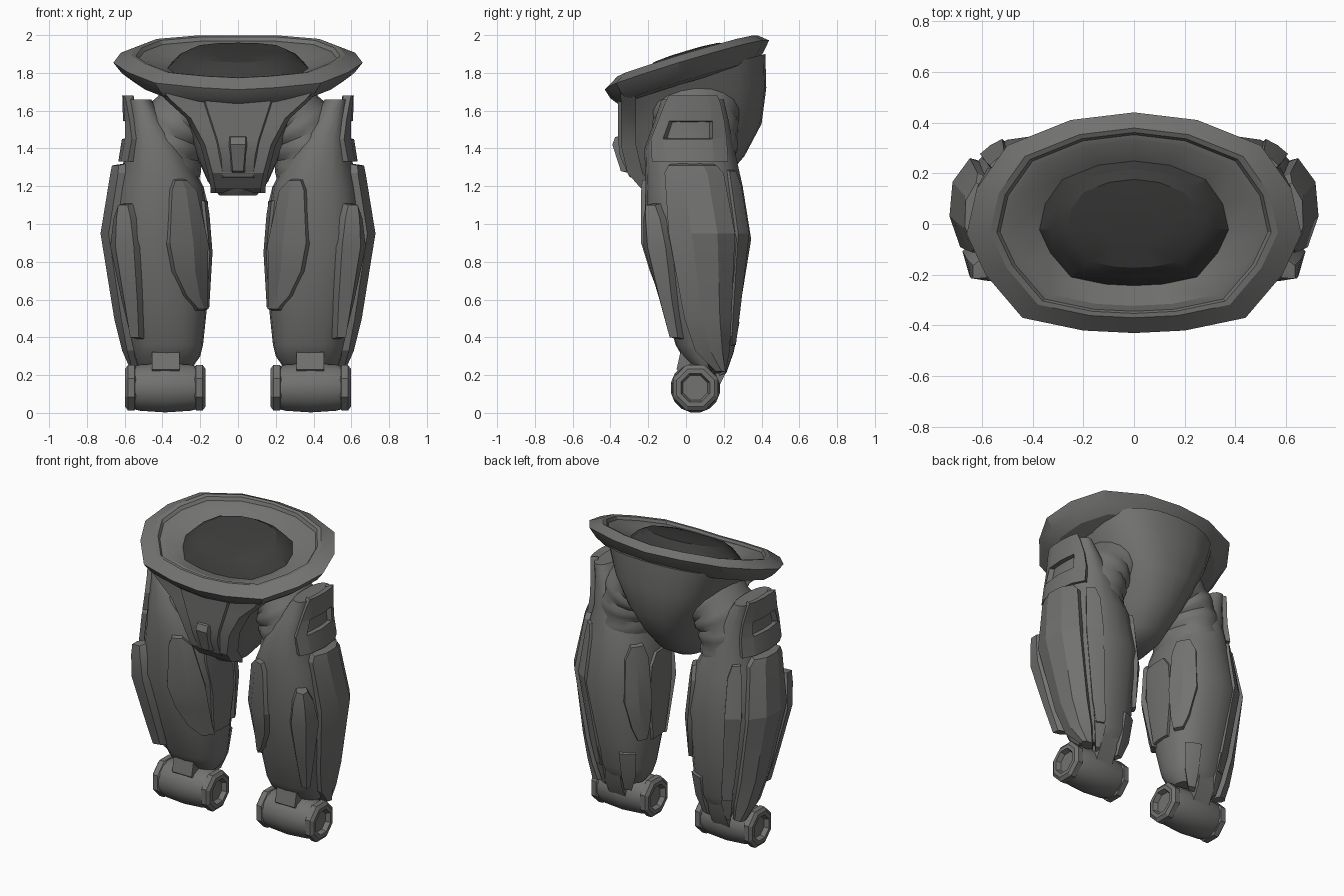
import bpy, bmesh, math
from mathutils import Vector

if "Cube" in bpy.data.objects:
    bpy.data.objects.remove(bpy.data.objects["Cube"])


def material(name, value):
    m = bpy.data.materials.new(name)
    m.diffuse_color = (value, value, value * 0.98, 1)
    m.use_nodes = True
    m.node_tree.nodes["Principled BSDF"].inputs["Base Color"].default_value = m.diffuse_color
    return m


GREY = material("armour grey", 0.168)
DARK = material("dark socket grey", 0.045)


def add(name, bm, mirror=False, mats=(GREY,), angle=30):
    bmesh.ops.remove_doubles(bm, verts=bm.verts, dist=0.0005)
    bmesh.ops.recalc_face_normals(bm, faces=bm.faces)
    me = bpy.data.meshes.new(name)
    bm.to_mesh(me)
    bm.free()
    ob = bpy.data.objects.new(name, me)
    bpy.context.collection.objects.link(ob)
    for m in mats:
        me.materials.append(m)
    bpy.context.view_layer.objects.active = ob
    ob.select_set(True)
    bpy.ops.object.shade_smooth_by_angle(angle=math.radians(angle))
    ob.select_set(False)
    if mirror:
        ob.modifiers.new("Mirror", 'MIRROR').use_mirror_merge = False
    return ob


def skin(rows, closed=True, caps=(True, True), dark_from=999):
    """Bridge rows of points into a surface."""
    bm = bmesh.new()
    vs = [[bm.verts.new(p) for p in r] for r in rows]
    n = len(vs[0])
    for i in range(len(vs) - 1):
        for j in range(n if closed else n - 1):
            k = (j + 1) % n
            f = bm.faces.new((vs[i][j], vs[i][k], vs[i + 1][k], vs[i + 1][j]))
            f.material_index = int(i >= dark_from)
    if closed:
        for on, r, mi in ((caps[0], vs[0], 0), (caps[1], vs[-1], int(dark_from < 999))):
            if on:
                bm.faces.new(r).material_index = mi
    return bm


# Tilted waist rim with a shallow funnel and a raised dark dome in it
half = [(0, .44), (.25, .41), (.5, .31), (.62, .14), (.66, -.04),
        (.585, -.2), (.44, -.37), (.2, -.42), (0, -.43)]
outline = half + [(-x, y) for x, y in half[-2:0:-1]]


def rim_loop(s, dz):
    return [(x * s, y * s, 1.885 + .3 * y * s + dz + .04 * s * s * abs(x)) for x, y in outline]


loops = [(.68, -.15), (.84, -.14), (.93, -.10), (1, -.045), (.86, 0), (.82, -.003),
         (.80, -.022), (.75, -.022), (.565, -.062), (.49, -.01), (.40, .022), (.2, .030)]
add("waist_rim", skin([rim_loop(*l) for l in loops], caps=(False, True), dark_from=8),
    mats=(GREY, DARK), angle=24)


# Pelvis bowl with hip cut-ins: half width, front y and z, back y and z, cut-in
def bowl_loop(rx, yf, zf, yb, zb, cut, n=28):
    pts = []
    for i in range(n):
        a = 2 * math.pi * i / n
        t = (1 + math.sin(a)) / 2
        c = math.cos(a)
        x = math.copysign(abs(c) ** (.85 if t > .5 else 1), c)
        pts.append((rx * x * (1 + .25 * cut - cut * c * c), yf + (yb - yf) * t, zf + (zb - zf) * t))
    return pts


bowl = [(.50, -.36, 1.70, .42, 1.90, .15), (.43, -.33, 1.62, .425, 1.72, .2),
        (.31, -.33, 1.5, .40, 1.53, .1), (.22, -.32, 1.36, .31, 1.36, 0),
        (.16, -.27, 1.23, .19, 1.22, 0), (.10, -.19, 1.15, .08, 1.155, 0)]
add("pelvis_bowl", skin([bowl_loop(*b) for b in bowl]), angle=35)


# Raised front panels of the pelvis: z, half width, y
def front_panel(name, rows, bevel, depth):
    grid = []
    full = [(rows[0][0] + bevel, rows[0][1], rows[0][2] + depth)] + rows
    full.append((rows[-1][0] - bevel, rows[-1][1], rows[-1][2] + depth))
    for i, (z, w, y) in enumerate(full):
        back = y if i in (0, len(full) - 1) else y + depth
        grid.append([(-w - bevel, back, z), (-w, y, z), (w, y, z), (w + bevel, back, z)])
    add(name, skin(grid, closed=False), angle=20)


front_panel("pelvis_outer_panel", [(1.72, .41, -.35), (1.66, .36, -.345), (1.56, .25, -.345),
            (1.42, .175, -.345), (1.27, .135, -.31), (1.19, .12, -.24)], .025, .08)
front_panel("pelvis_inner_panel", [(1.71, .19, -.365), (1.62, .165, -.36), (1.45, .11, -.36),
            (1.36, .09, -.35), (1.25, .08, -.30)], .015, .03)
front_panel("pelvis_buckle", [(1.46, .04, -.375), (1.42, .04, -.39), (1.28, .028, -.345)], .015, .06)


# Leg armour shell: z, x inner, x outer, y front, y back
SECT = [(.25, .235, .53, .03, .205), (.30, .20, .55, -.02, .235), (.36, .185, .565, -.055, .26),
        (.55, .165, .61, -.11, .285), (.92, .145, .675, -.22, .345), (1.2, .185, .635, -.215, .30),
        (1.4, .285, .59, -.22, .255), (1.55, .39, .58, -.165, .225), (1.66, .46, .585, -.13, .20)]


def surf(deg, z, off=0.0):
    """Point on the leg shell at an angle (0 outward, -90 front) and height."""
    z0 = min(max(z, SECT[0][0]), SECT[-1][0])
    for a, b in zip(SECT, SECT[1:]):
        if z0 <= b[0]:
            break
    t = (z0 - a[0]) / (b[0] - a[0])
    xi, xo, yf, yb = [p + (q - p) * t for p, q in zip(a[1:], b[1:])]
    c, s = math.cos(math.radians(deg)), math.sin(math.radians(deg))
    e = .93 if s > 0 and c > 0 else .8
    px = math.copysign(abs(c) ** e, c)
    py = math.copysign(abs(s) ** e, s)
    return Vector(((xi + xo) / 2 + px * ((xo - xi) / 2 + off),
                   (yf + yb) / 2 + py * ((yb - yf) / 2 + off), z))


add("leg_shell", skin([[surf(i * 18, s[0]) for i in range(20)] for s in SECT]),
    mirror=True, angle=35)


# Armour plates that follow the shell; rows are z, first angle, last angle
def plate(name, rows, t, fr=(0, .07, .5, .93, 1), dent=(), ridge=0.0, edge=.012):
    full = [(rows[0][0] + edge,) + rows[0][1:]] + rows + [(rows[-1][0] - edge,) + rows[-1][1:]]
    grid = []
    for i, (z, a, b) in enumerate(full):
        line = []
        for j, f in enumerate(fr):
            border = i in (0, len(full) - 1) or j in (0, len(fr) - 1)
            off = -.02 if border else t + ridge * (1 - abs(2 * f - 1))
            if (i, j) in dent:
                off = -.008
            line.append(surf(a + (b - a) * f, z, off))
        grid.append(line)
    add(name, skin(grid, closed=False), mirror=True, angle=18)


plate("outer_side_plate", [(1.31, -24, 30), (1.27, -30, 38), (.95, -28, 42),
                           (.5, -26, 45), (.33, -18, 48), (.22, 15, 50)], .03,
      fr=(0, .06, .36, .64, .94, 1), ridge=.038)
plate("outer_rear_plate", [(1.28, 46, 62), (1.2, 44, 68), (.95, 44, 70), (.5, 48, 72),
                           (.36, 52, 70)], .015)
plate("outer_shin_plate", [(1.10, -58, -38), (1.03, -65, -30), (.88, -71, -24),
                           (.6, -66, -32), (.40, -58, -38)], .03, ridge=.04,
      fr=(0, .1, .5, .9, 1))
plate("inner_knee_plate", [(1.23, -104, -124), (1.18, -97, -138), (.9, -92, -152),
                           (.75, -96, -154), (.62, -110, -156), (.55, -130, -158)], .025)
plate("inner_side_plate", [(1.12, -154, -186), (1.05, -152, -196), (.85, -156, -200),
                           (.56, -154, -190)], .014)
plate("inner_calf_plate", [(1.2, 132, 156), (1.12, 122, 164), (.85, 120, 168),
                           (.66, 130, 165), (.58, 140, 160)], .022)
# Hip guard with a recessed slot
plate("hip_guard", [(1.33, -50, 50), (1.45, -58, 55), (1.455, -58, 55), (1.54, -54, 55),
                    (1.545, -54, 55), (1.64, -48, 52), (1.68, -40, 46)], .028,
      fr=(0, .05, .25, .26, .5, .74, .75, .95, 1),
      dent=[(i, j) for i in (3, 4) for j in (3, 4, 5)])


# Ribbed hip sleeve: tube bending from the thigh into the pelvis
def sleeve():
    p = [Vector(v) for v in ((.385, .04, 1.08), (.40, .04, 1.40), (.37, .055, 1.61), (.10, .055, 1.635))]
    rows = []
    for i in range(19):
        t = i / 18
        s = 1 - t
        c = p[0] * s ** 3 + p[1] * 3 * s * s * t + p[2] * 3 * s * t * t + p[3] * t ** 3
        d = ((p[1] - p[0]) * s * s + (p[2] - p[1]) * 2 * s * t + (p[3] - p[2]) * t * t).normalized()
        r = .198 + (.012 if i % 3 else 0)
        u = Vector((0, 1, 0)).cross(d).normalized()
        rows.append([c + u * .9 * r * math.cos(a) + Vector((0, 1.1 * r * math.sin(a), 0))
                     for a in (2 * math.pi * k / 18 for k in range(18))])
    return skin(rows)


add("hip_sleeve", sleeve(), mirror=True, angle=40)


# Ankle hinge turned around the x axis: x, radius
def lathe(name, prof, n, ang=30):
    rows = [[(x, .05 + r * math.sin(2 * math.pi * (k + .5) / n),
              .133 + r * math.cos(2 * math.pi * (k + .5) / n)) for k in range(n)]
            for x, r in prof]
    add(name, skin(rows), mirror=True, angle=ang)


lathe("ankle_barrel", [(.215, .115), (.25, .124), (.385, .133), (.52, .124), (.555, .115)], 16)
for label, x0, d in (("inner", .172, 1), ("outer", .598, -1)):
    lathe("ankle_cap_" + label, [(x0 + .03 * d, .07), (x0, .082), (x0, .108), (x0 + .015 * d, .13),
                                 (x0 + .05 * d, .13), (x0 + .065 * d, .105)], 8, 20)


# Ankle straps joining hinge and shell
def strap(name, x0, x1, prof):
    add(name, skin([[(x, y, z) for y, z in prof] for x in (x0, x1)]), mirror=True)


strap("front_ankle_strap", .31, .455, [(-.05, .23), (-.03, .32), (.06, .36), (.10, .24), (.05, .14)])
strap("rear_ankle_strap", .325, .445, [(.05, .14), (.05, .36), (.20, .42), (.245, .36), (.22, .23), (.175, .14)])
# Rear heel guards flanking the strap
for label, a, b in (("outer", 50, 74), ("inner", 104, 140)):
    plate("heel_guard_" + label, [(.48, a, b), (.32, a, b), (.21, a + 6, b - 6)], .014)
